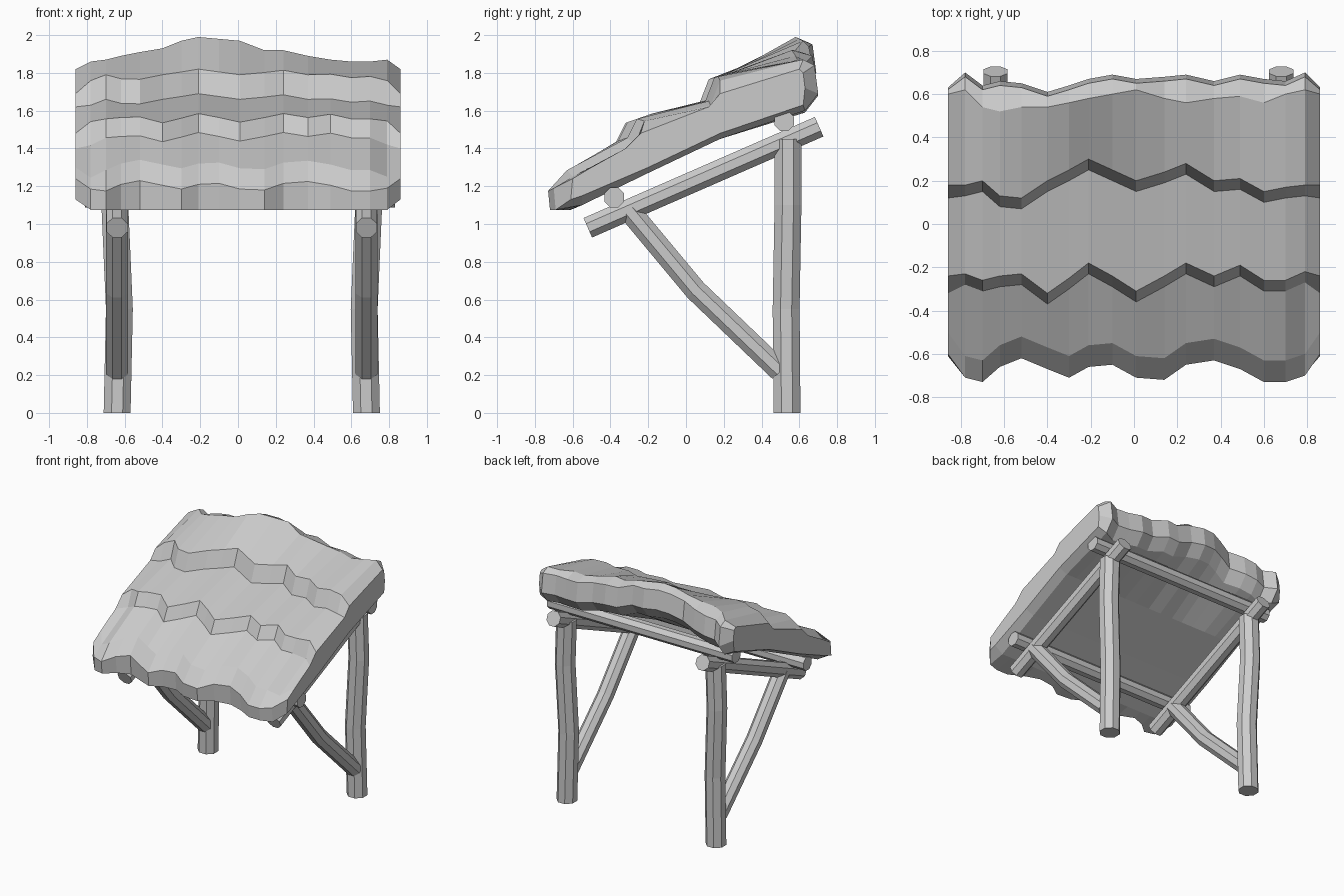
import bpy
import bmesh
import math
from mathutils import Vector

cube = bpy.data.objects.get("Cube")
if cube:
    bpy.data.objects.remove(cube, do_unlink=True)

# One plain grey for everything
grey = bpy.data.materials.new("plain_grey")
grey.use_nodes = True
GREY_VALUE = (0.6, 0.6, 0.6, 1)
grey.diffuse_color = GREY_VALUE
grey.node_tree.nodes["Principled BSDF"].inputs["Base Color"].default_value = GREY_VALUE


def loft(name, rings):
    """Bridge closed rings of equal length and cap both ends."""
    bm = bmesh.new()
    loops = [[bm.verts.new(point) for point in ring] for ring in rings]
    count = len(loops[0])
    for first, second in zip(loops, loops[1:]):
        for i in range(count):
            j = (i + 1) % count
            bm.faces.new((first[i], first[j], second[j], second[i]))
    bm.faces.new(loops[0])
    bm.faces.new(loops[-1])
    bmesh.ops.recalc_face_normals(bm, faces=bm.faces)
    mesh = bpy.data.meshes.new(name)
    bm.to_mesh(mesh)
    bm.free()
    mesh.materials.append(grey)
    obj = bpy.data.objects.new(name, mesh)
    bpy.context.collection.objects.link(obj)
    return obj


def pole(name, path, radius, sides=8):
    """Rough-hewn pole following a slightly bent path."""
    path = [Vector(point) for point in path]
    turn = (path[-1] - path[0]).to_track_quat("Z", "Y")
    rings = []
    for point in path:
        ring = []
        for i in range(sides):
            angle = math.tau * (i + 0.5) / sides
            offset = Vector((math.cos(angle), math.sin(angle), 0)) * radius
            ring.append(point + turn @ offset)
        rings.append(ring)
    return loft(name, rings)


# Timber frame: upright, sloping rafter and diagonal brace on each side
for side, x in (("right", -0.64), ("left", 0.68)):
    out = math.copysign(0.012, x)
    pole(side + "_post",
         [(x, 0.535, 0), (x - out, 0.53, 0.55), (x + out, 0.54, 1.1), (x, 0.54, 1.45)], 0.077)
    pole(side + "_rafter", [(x, -0.52, 0.98), (x, 0.705, 1.515)], 0.061)
    pole(side + "_brace",
         [(x, -0.30, 1.07), (x, 0.05, 0.65), (x, 0.50, 0.22)], 0.063)

# Cross beams carrying the roof
for name, y, z in (("front_beam", -0.38, 1.14), ("back_beam", 0.52, 1.545)):
    pole(name, [(-0.81, y, z), (0.83, y, z)], 0.057)

# Thatch columns in hundredths:
# x, front y, lower lip y, upper lip y, ridge y, back y, ridge z
columns = [
    (-78, -71, -23, 18, 62, 70, 187),
    (-70, -73, -26, 20, 54, 64, 188),
    (-62, -66, -24, 13, 52, 66, 190),
    (-52, -62, -23, 12, 54, 65, 192),
    (-40, -67, -32, 20, 54, 61, 194),
    (-30, -71, -25, 25, 56, 64, 198),
    (-21, -66, -18, 30, 58, 67, 200),
    (-10, -65, -24, 25, 60, 69, 199),
    (1, -71, -31, 20, 62, 67, 198),
    (14, -72, -24, 24, 58, 68, 193),
    (24, -65, -18, 28, 56, 69, 193),
    (37, -63, -24, 20, 58, 66, 190),
    (49, -67, -19, 21, 59, 69, 188),
    (60, -73, -26, 15, 56, 67, 187),
    (70, -73, -26, 17, 60, 66, 187),
    (79, -70, -22, 18, 62, 70, 188),
]


def thatch_ring(column):
    x, front, low, high, ridge, back, top = [value / 100 for value in column]
    nose_z = 1.19 + (front + 0.7) * 0.5
    low_z = 1.56 + (low + 0.25) * 0.35
    high_z = 1.79 + (high - 0.2) * 0.3
    edge_drop = 0.05 if abs(x) > 0.75 else 0
    profile = [
        (front + 0.01, 1.075), (front, nose_z),              # blunt nose
        (front + 0.1, nose_z + 0.11 - edge_drop),
        (low - 0.05, low_z - 0.1 - edge_drop),               # lower step
        (low, low_z - edge_drop / 2),
        (high - 0.05, high_z - 0.13 - edge_drop / 2),        # upper step
        (high, high_z - edge_drop / 2),
        (ridge, top - 0.01), (back - 0.02, top - 0.04),      # rounded back
        (back, top - 0.19), (back - 0.07, top - 0.28),
        (0.18, 1.45), (-0.2, 1.27), (-0.55, 1.1),            # underside
    ]
    return [(x, y, z) for y, z in profile]


# Narrower end profile closing the roof on both sides
end_profile = [
    (-0.61, 1.13), (-0.6, 1.24), (-0.5, 1.3), (-0.32, 1.4), (-0.24, 1.48),
    (0.12, 1.62), (0.18, 1.69), (0.6, 1.82), (0.62, 1.8), (0.63, 1.72),
    (0.62, 1.63), (0.18, 1.48), (-0.2, 1.3), (-0.55, 1.15),
]


def end_ring(x):
    return [(x, y, z) for y, z in end_profile]


loft("thatched_roof",
     [end_ring(-0.86)] + [thatch_ring(c) for c in columns] + [end_ring(0.86)])
